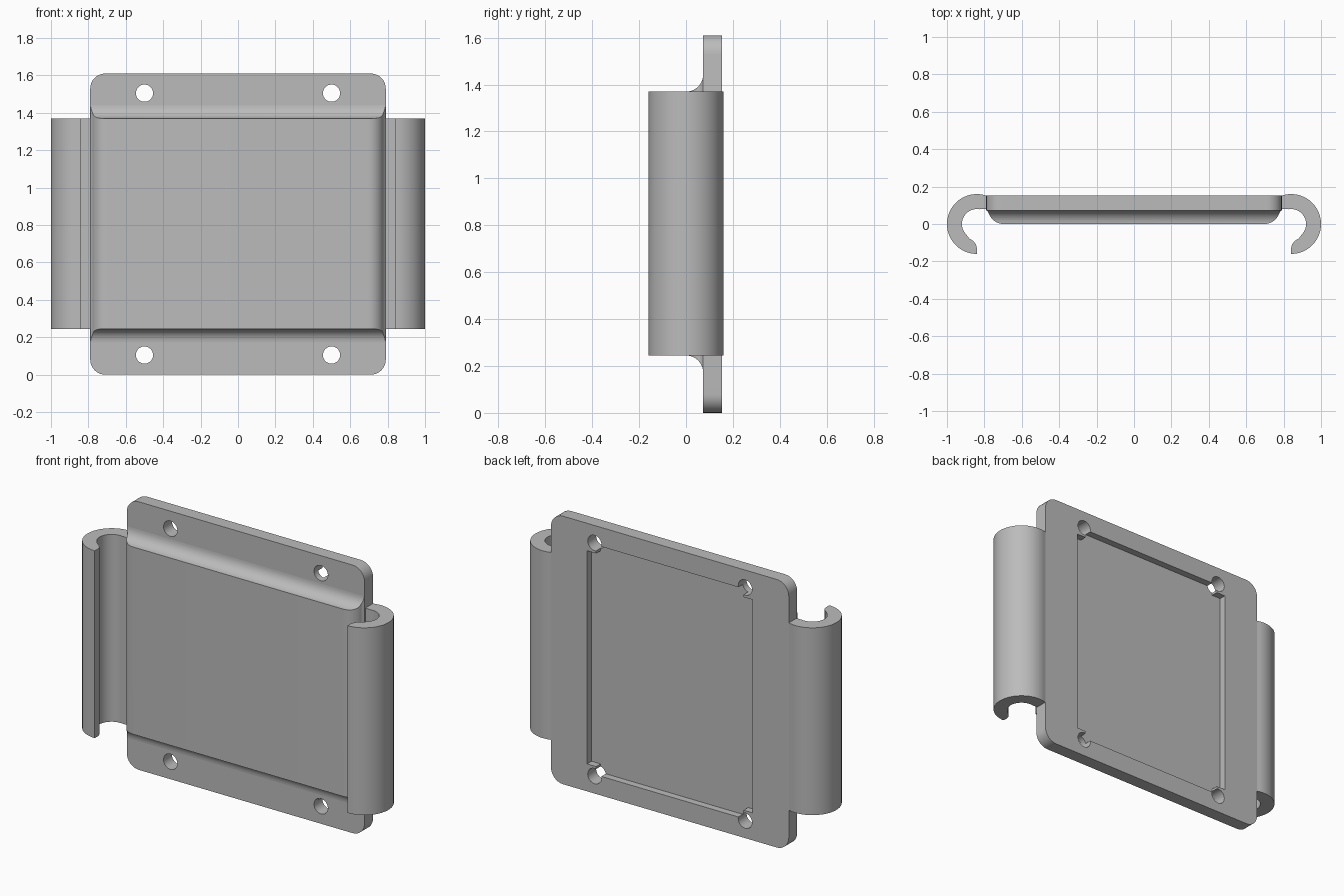
import bpy, bmesh
from math import cos, sin, radians

cube = bpy.data.objects.get("Cube")
if cube:
    bpy.data.objects.remove(cube, do_unlink=True)

HEIGHT, HALF_W = 1.61, 0.79
FRONT, BACK = 0.073, 0.153          # plate faces in y
LOW, HIGH = 0.245, 1.37             # raised panel and hook span in z

grey = bpy.data.materials.new("light grey")
grey.use_nodes = True
colour = (0.5, 0.5, 0.5, 1)
grey.diffuse_color = colour
grey.node_tree.nodes["Principled BSDF"].inputs["Base Color"].default_value = colour


def arc(cx, cy, r, start, end, n):
    angles = [radians(start + (end - start) * i / n) for i in range(n + 1)]
    return [(cx + r * cos(a), cy + r * sin(a)) for a in angles]


def prism(name, points, axis, lo, hi):
    """Extrude a 2D outline along x (y,z points), y (x,z) or z (x,y)."""
    place = {"x": lambda p: (lo, p[0], p[1]),
             "y": lambda p: (p[0], lo, p[1]),
             "z": lambda p: (p[0], p[1], lo)}[axis]
    bm = bmesh.new()
    face = bm.faces.new([bm.verts.new(place(p)) for p in points])
    out = bmesh.ops.extrude_face_region(bm, geom=[face])
    shift = [(hi - lo) * (axis == a) for a in "xyz"]
    verts = [v for v in out["geom"] if isinstance(v, bmesh.types.BMVert)]
    bmesh.ops.translate(bm, verts=verts, vec=shift)
    bmesh.ops.recalc_face_normals(bm, faces=bm.faces)
    mesh = bpy.data.meshes.new(name)
    bm.to_mesh(mesh)
    bm.free()
    obj = bpy.data.objects.new(name, mesh)
    bpy.context.collection.objects.link(obj)
    mesh.materials.append(grey)
    return obj


def activate(obj):
    bpy.ops.object.select_all(action="DESELECT")
    obj.select_set(True)
    bpy.context.view_layer.objects.active = obj


def combine(obj, tool, operation):
    activate(obj)
    mod = obj.modifiers.new("cut", "BOOLEAN")
    mod.object, mod.operation, mod.solver = tool, operation, "EXACT"
    bpy.ops.object.modifier_apply(modifier=mod.name)
    bpy.data.objects.remove(tool, do_unlink=True)


# Back plate with rounded corners
r = 0.08
cx, top = HALF_W - r, HEIGHT - r
outline = (arc(cx, top, r, 0, 90, 8) + arc(-cx, top, r, 90, 180, 8)
           + arc(-cx, r, r, 180, 270, 8) + arc(cx, r, r, 270, 360, 8))
plate = prism("back_plate", outline, "y", FRONT, BACK)

# Shallow pocket in the back, its corners notched around the holes
px, pz, nx, nz = 0.55, 0.69, 0.49, 0.64
quarter = [(px, nz), (nx, nz), (nx, pz)]
pocket = quarter + [(-x, z) for x, z in reversed(quarter)]
pocket += [(-x, -z) for x, z in pocket]
pocket = [(x, z + HEIGHT / 2) for x, z in pocket]
combine(plate, prism("pocket_cutter", pocket, "y", BACK - 0.042, BACK + 0.1), "DIFFERENCE")

# Four screw holes
for x in (-0.5, 0.5):
    for z in (0.105, HEIGHT - 0.105):
        hole = prism("hole_cutter", arc(x, z, 0.046, 0, 348.75, 31), "y", -0.2, 0.4)
        combine(plate, hole, "DIFFERENCE")

# Raised front panel: rounded sides, concave fillets at top and bottom
f = FRONT
side = [(HALF_W - 0.002, f + 0.015)] + arc(HALF_W - 0.092, f, f, 0, -90, 10)
side = [(HALF_W - 0.002, y) if i < 2 else (x + 0.01 * (y / f), y)
        for i, (x, y) in enumerate(side)]
panel = prism("raised_panel", side + [(-x, y) for x, y in reversed(side)],
              "z", LOW - 0.2, HIGH + 0.2)
fillet = (arc(0, HIGH + f, f, -90, 0, 10) + [(f + 0.03, HIGH + f)])
lower = [(y, LOW + HIGH - z) for y, z in reversed(fillet)]
profile = [(-0.05, HIGH)] + fillet + lower + [(-0.05, LOW)]
combine(panel, prism("panel_limits", profile, "x", -1, 1), "INTERSECT")

# Open C-shaped hooks on both sides, with a thickened lip
hx = 0.84
hook = arc(hx, 0, 0.16, 108, -90, 36)
hook += [(hx, -0.128), (hx + 0.006, -0.107), (hx + 0.02, -0.09), (hx + 0.04, -0.078)]
hook += arc(hx, 0, 0.08, -42, 100, 22) + [(0.77, 0.08), (0.77, BACK - 0.003)]
parts = [plate, panel]
for name, s in (("left_hook", 1), ("right_hook", -1)):
    parts.append(prism(name, [(s * x, y) for x, y in hook], "z", LOW, HIGH))

for part in parts:
    activate(part)
    bpy.ops.object.shade_smooth_by_angle(angle=radians(30))
